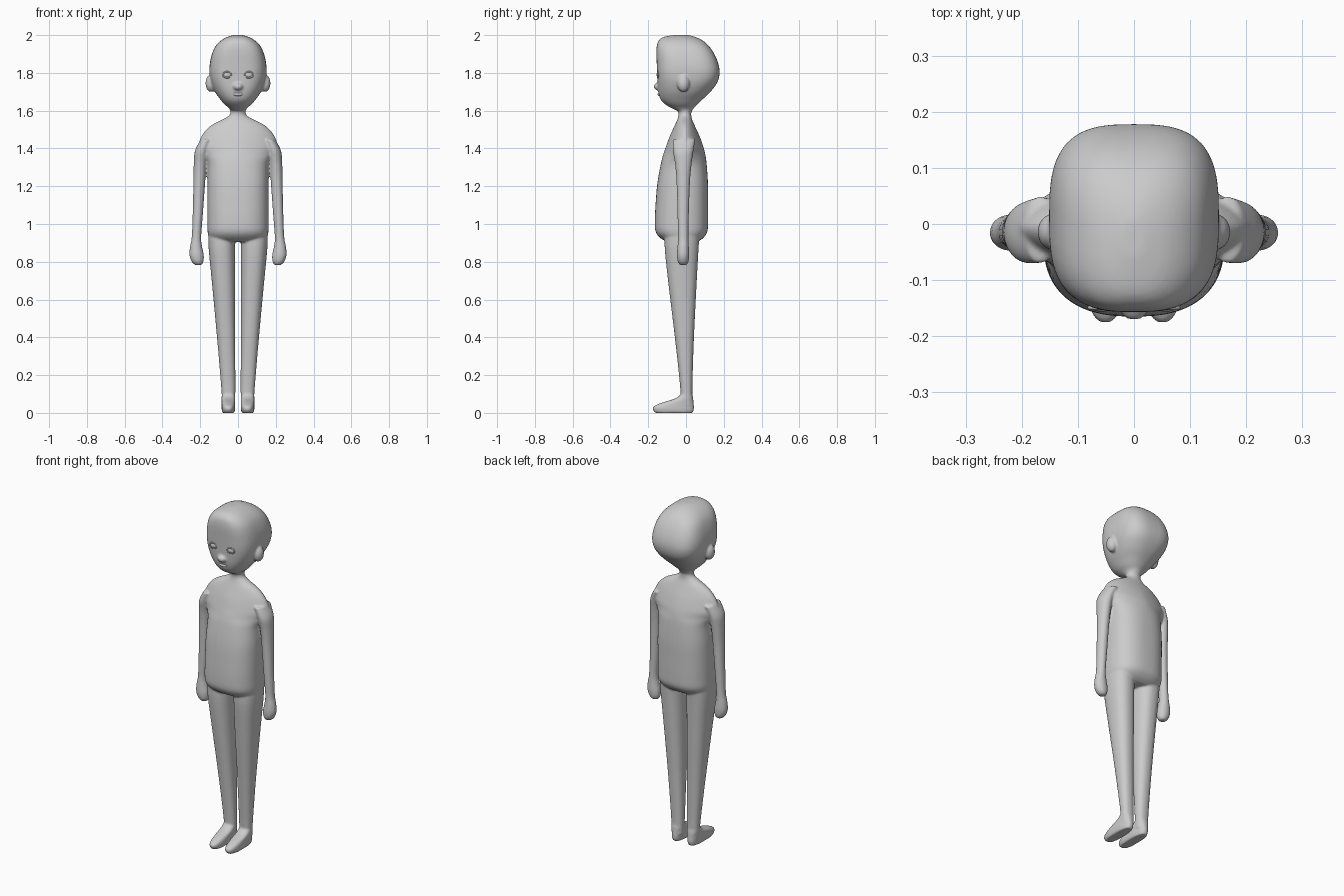
import bpy, bmesh, math
from mathutils import Matrix, Vector

grey = bpy.data.materials.new("plain grey")
grey.diffuse_color = (0.6, 0.6, 0.6, 1)
SEG = 48


def spline(a, b, c, d, t):
    return 0.5 * (2*b + (c-a)*t + (2*a-5*b+4*c-d)*t*t + (3*b-a-3*c+d)*t**3)


def loft(bm, rows, side=1, steps=4):
    """Skin through rounded sections: (z, centre x, front y, back y, half width, squareness)."""
    secs = []
    for i in range(len(rows) - 1):
        a, b, c, d = rows[max(i-1, 0)], rows[i], rows[i+1], rows[min(i+2, len(rows)-1)]
        for k in range(steps):
            secs.append([spline(*v, k/steps) for v in zip(a, b, c, d)])
    secs.append(rows[-1])
    rings = []
    for z, cx, y0, y1, hx, n in secs:
        ring = []
        for k in range(SEG):
            t = 2 * math.pi * k / SEG
            c, s = math.cos(t), math.sin(t)
            px = math.copysign(abs(c) ** (2/n), c) * hx
            py = math.copysign(abs(s) ** (2/n), s) * (y1-y0) / 2
            ring.append(bm.verts.new((side * cx + px, (y0+y1)/2 + py, z)))
        rings.append(ring)
    for r, q in zip(rings, rings[1:]):
        for k in range(SEG):
            j = (k+1) % SEG
            bm.faces.new((r[k], r[j], q[j], q[k]))
    bm.faces.new(rings[0][::-1])
    bm.faces.new(rings[-1])


def blob(bm, loc, size):
    m = Matrix.Translation(Vector(loc)) @ Matrix.Diagonal((*size, 1))
    bmesh.ops.create_uvsphere(bm, u_segments=24, v_segments=16, radius=1, matrix=m)


def finish(name, bm):
    me = bpy.data.meshes.new(name)
    for f in bm.faces:
        f.smooth = True
    bm.to_mesh(me)
    bm.free()
    me.materials.append(grey)
    ob = bpy.data.objects.new(name, me)
    bpy.context.collection.objects.link(ob)
    return ob


body = bmesh.new()

# torso and shoulders
loft(body, [
    (0.905, 0, -0.10, 0.06, 0.135, 2.3),
    (0.925, 0, -0.135, 0.09, 0.152, 2.4),
    (0.96, 0, -0.161, 0.113, 0.161, 2.5),
    (1.02, 0, -0.165, 0.117, 0.162, 2.5),
    (1.12, 0, -0.160, 0.117, 0.162, 2.5),
    (1.22, 0, -0.151, 0.116, 0.161, 2.5),
    (1.32, 0, -0.133, 0.109, 0.162, 2.3),
    (1.37, 0, -0.120, 0.102, 0.190, 1.8),
    (1.41, 0, -0.106, 0.092, 0.210, 1.7),
    (1.46, 0, -0.088, 0.074, 0.196, 1.7),
    (1.50, 0, -0.070, 0.056, 0.168, 1.8),
    (1.53, 0, -0.056, 0.042, 0.130, 1.9),
    (1.555, 0, -0.045, 0.031, 0.078, 2),
    (1.575, 0, -0.040, 0.028, 0.046, 2),
    (1.60, 0, -0.041, 0.028, 0.040, 2),
    (1.66, 0, -0.041, 0.028, 0.040, 2)])

# head
loft(body, [
    (1.600, 0, -0.048, 0.034, 0.040, 2),
    (1.615, 0, -0.080, 0.042, 0.050, 2.1),
    (1.635, 0, -0.112, 0.062, 0.073, 2.2),
    (1.66, 0, -0.135, 0.088, 0.094, 2.3),
    (1.70, 0, -0.147, 0.130, 0.122, 2.5),
    (1.75, 0, -0.151, 0.166, 0.143, 2.8),
    (1.80, 0, -0.153, 0.178, 0.151, 3),
    (1.85, 0, -0.155, 0.171, 0.149, 3),
    (1.90, 0, -0.157, 0.150, 0.138, 3),
    (1.94, 0, -0.155, 0.123, 0.120, 2.9),
    (1.97, 0, -0.145, 0.090, 0.092, 2.7),
    (1.99, 0, -0.118, 0.050, 0.058, 2.4),
    (2.001, 0, -0.060, 0.010, 0.020, 2)])

# nose
blob(body, (0, -0.150, 1.728), (0.026, 0.021, 0.020))

for s in (-1, 1):
    # ears
    blob(body, (s*0.143, -0.014, 1.745), (0.029, 0.033, 0.046))
    # arms and hands
    loft(body, [
        (1.45, 0.165, -0.07, 0.05, 0.030, 2),
        (1.39, 0.190, -0.07, 0.04, 0.037, 2),
        (1.32, 0.200, -0.058, 0.030, 0.034, 2),
        (1.22, 0.205, -0.050, 0.021, 0.031, 2),
        (1.05, 0.213, -0.045, 0.015, 0.027, 2),
        (0.93, 0.220, -0.042, 0.013, 0.025, 2),
        (0.88, 0.222, -0.045, 0.015, 0.032, 2),
        (0.835, 0.219, -0.048, 0.017, 0.038, 2),
        (0.80, 0.214, -0.043, 0.013, 0.031, 2),
        (0.782, 0.210, -0.030, 0.002, 0.016, 2)], s)
    # legs
    loft(body, [
        (0.99, 0.087, -0.11, 0.075, 0.070, 2.3),
        (0.88, 0.086, -0.113, 0.067, 0.070, 2.3),
        (0.70, 0.077, -0.095, 0.057, 0.062, 2.3),
        (0.40, 0.063, -0.059, 0.042, 0.048, 2.3),
        (0.15, 0.052, -0.032, 0.034, 0.038, 2.3),
        (0.04, 0.049, -0.026, 0.034, 0.034, 2.3)], s)
    # feet
    loft(body, [
        (-0.001, 0.051, -0.160, 0.034, 0.030, 2.5),
        (0.015, 0.051, -0.175, 0.041, 0.035, 2.5),
        (0.035, 0.051, -0.170, 0.042, 0.036, 2.5),
        (0.055, 0.051, -0.125, 0.040, 0.036, 2.5),
        (0.075, 0.051, -0.060, 0.038, 0.036, 2.5),
        (0.095, 0.051, -0.030, 0.034, 0.035, 2.3)], s)

bmesh.ops.recalc_face_normals(body, faces=body.faces)
ob = finish("body", body)

# fuse the parts into one smooth skin
rm = ob.modifiers.new("fuse", "REMESH")
rm.mode = "VOXEL"
rm.voxel_size = 0.006
rm.use_smooth_shade = True
sm = ob.modifiers.new("soften", "SMOOTH")
sm.factor = 0.5
sm.iterations = 4


def rim(bm, cx, cz, y, rx, rz, r):
    """Thin oval rim facing forward."""
    N, M = 32, 8
    grid = []
    for i in range(N):
        a = 2 * math.pi * i / N
        row = []
        for j in range(M):
            b = 2 * math.pi * j / M
            k = r * math.cos(b)
            row.append(bm.verts.new((cx + (rx+k)*math.cos(a), y + r*math.sin(b),
                                     cz + (rz+k)*math.sin(a))))
        grid.append(row)
    for i in range(N):
        for j in range(M):
            bm.faces.new((grid[i][j], grid[(i+1) % N][j],
                          grid[(i+1) % N][(j+1) % M], grid[i][(j+1) % M]))
    bmesh.ops.recalc_face_normals(bm, faces=bm.faces)


# eyes with lids
for s, side in ((-1, "left"), (1, "right")):
    bm = bmesh.new()
    blob(bm, (s*0.057, -0.146, 1.79), (0.022, 0.010, 0.016))
    finish(side + "_eye", bm)
    bm = bmesh.new()
    rim(bm, s*0.057, 1.79, -0.149, 0.022, 0.016, 0.004)
    finish(side + "_eyelid", bm)

# mouth
bm = bmesh.new()
blob(bm, (0, -0.140, 1.686), (0.040, 0.011, 0.009))
for v in bm.verts:
    v.co.z += 4 * v.co.x ** 2
    v.co.y += 6 * v.co.x ** 2
finish("mouth", bm)
